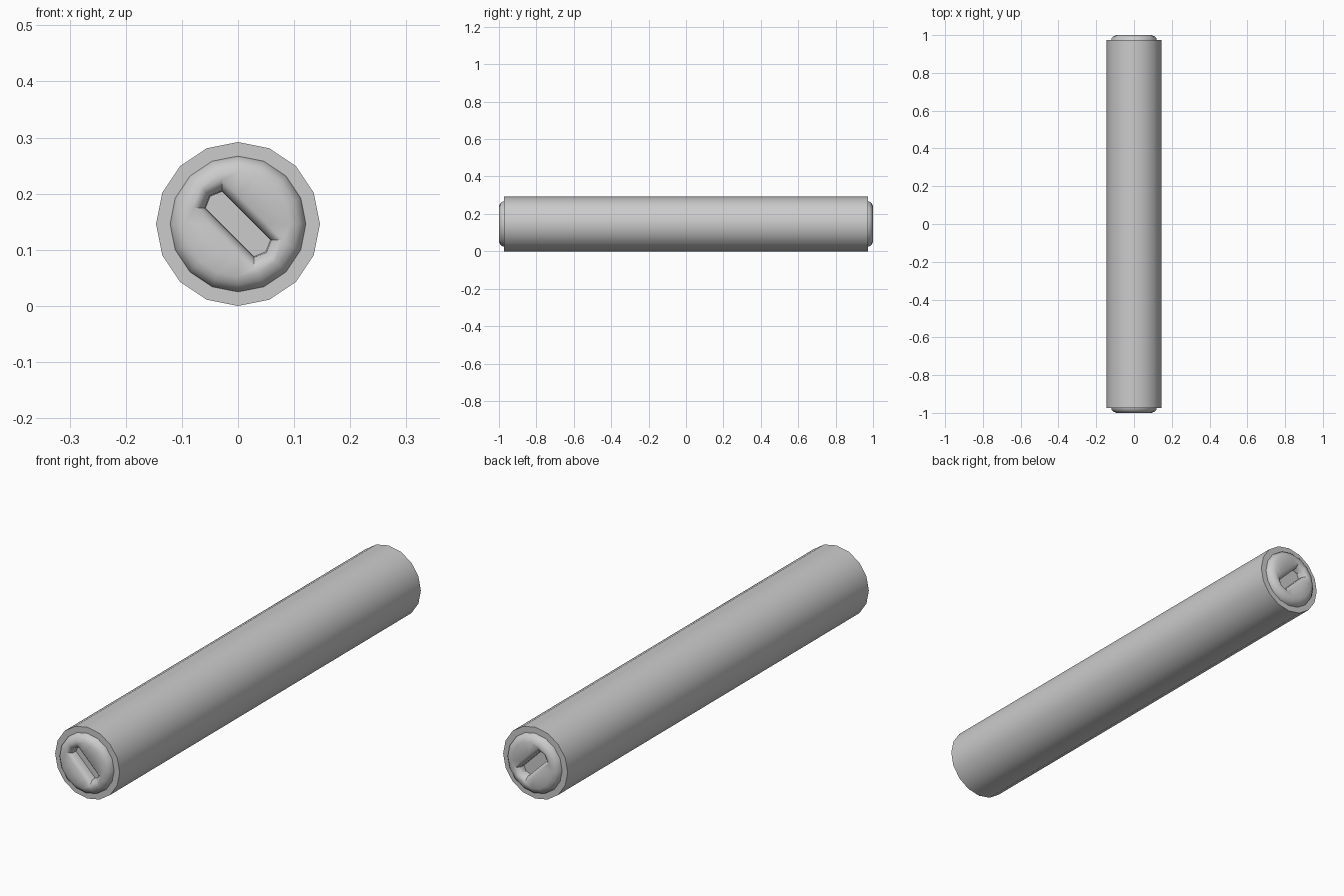
import bpy, bmesh
from math import sin, cos, pi

if "Cube" in bpy.data.objects:
    bpy.data.objects.remove(bpy.data.objects["Cube"])

SIDES = 16
CZ = 0.146


def circle(r, y):
    # 16-sided ring around the long axis
    return [(r * cos(2 * pi * k / SIDES), y, CZ + r * sin(2 * pi * k / SIDES)) for k in range(SIDES)]


def slot(tip, side, half, y):
    # pointed slot outline, long axis running diagonally (135 degrees), matched to the ring vertices
    quarter = [(tip, 0), (side, half), (side * 0.5, half), (side * 0.22, half), (0, half)]
    uv = quarter + [(-u, v) for u, v in quarter[-2::-1]]
    uv += [(-u, -v) for u, v in uv[1:-1]]
    c = cos(pi / 4)
    pts = [((-u - v) * c, y, CZ + (u - v) * c) for u, v in uv]
    return pts[-6:] + pts[:-6]  # start at angle 0


def loft(name, loops, fill_last=False):
    bm = bmesh.new()
    rings = [[bm.verts.new(p) for p in loop] for loop in loops]
    for a, b in zip(rings, rings[1:]):
        for k in range(SIDES):
            j = (k + 1) % SIDES
            bm.faces.new((a[k], a[j], b[j], b[k]))
    if fill_last:
        bm.faces.new(rings[-1])
    mesh = bpy.data.meshes.new(name)
    bm.to_mesh(mesh)
    bm.free()
    ob = bpy.data.objects.new(name, mesh)
    bpy.context.collection.objects.link(ob)
    bpy.ops.object.select_all(action='DESELECT')
    ob.select_set(True)
    bpy.context.view_layer.objects.active = ob
    bpy.ops.object.shade_smooth_by_angle(angle=0.7)
    return ob


# Long tube with a flat rim at each end
E = 0.973
loft("tube_body", [circle(0.121, -E), circle(0.146, -E), circle(0.146, E), circle(0.121, E)])

# Domed end plugs with a recessed diagonal slot, mirrored front to back
for name, s in (("front_plug", -1), ("back_plug", 1)):
    loops = [circle(0.121, s * E), circle(0.118, s * 0.984), circle(0.108, s * 0.994),
             circle(0.094, s * 1.0),
             slot(0.086, 0.076, 0.036, s * 0.999), slot(0.079, 0.069, 0.028, s * 0.993),
             slot(0.072, 0.062, 0.022, s * 0.982), slot(0.070, 0.061, 0.021, s * 0.963)]
    if s > 0:
        loops = [l[::-1] for l in loops]
    plug = loft(name, loops, True)

# Consistent outward facing on all parts
for ob in bpy.context.collection.objects:
    bm = bmesh.new()
    bm.from_mesh(ob.data)
    out = 0
    for f in bm.faces:
        c = f.calc_center_median()
        d = c.copy()
        d.z -= CZ
        if ob.name == "tube_body":
            d.y *= 0.2
        else:
            d.x = d.z = 0
        out += f.normal.dot(d) * f.calc_area()
    if out < 0:
        bmesh.ops.reverse_faces(bm, faces=bm.faces[:])
    bm.to_mesh(ob.data)
    bm.free()
